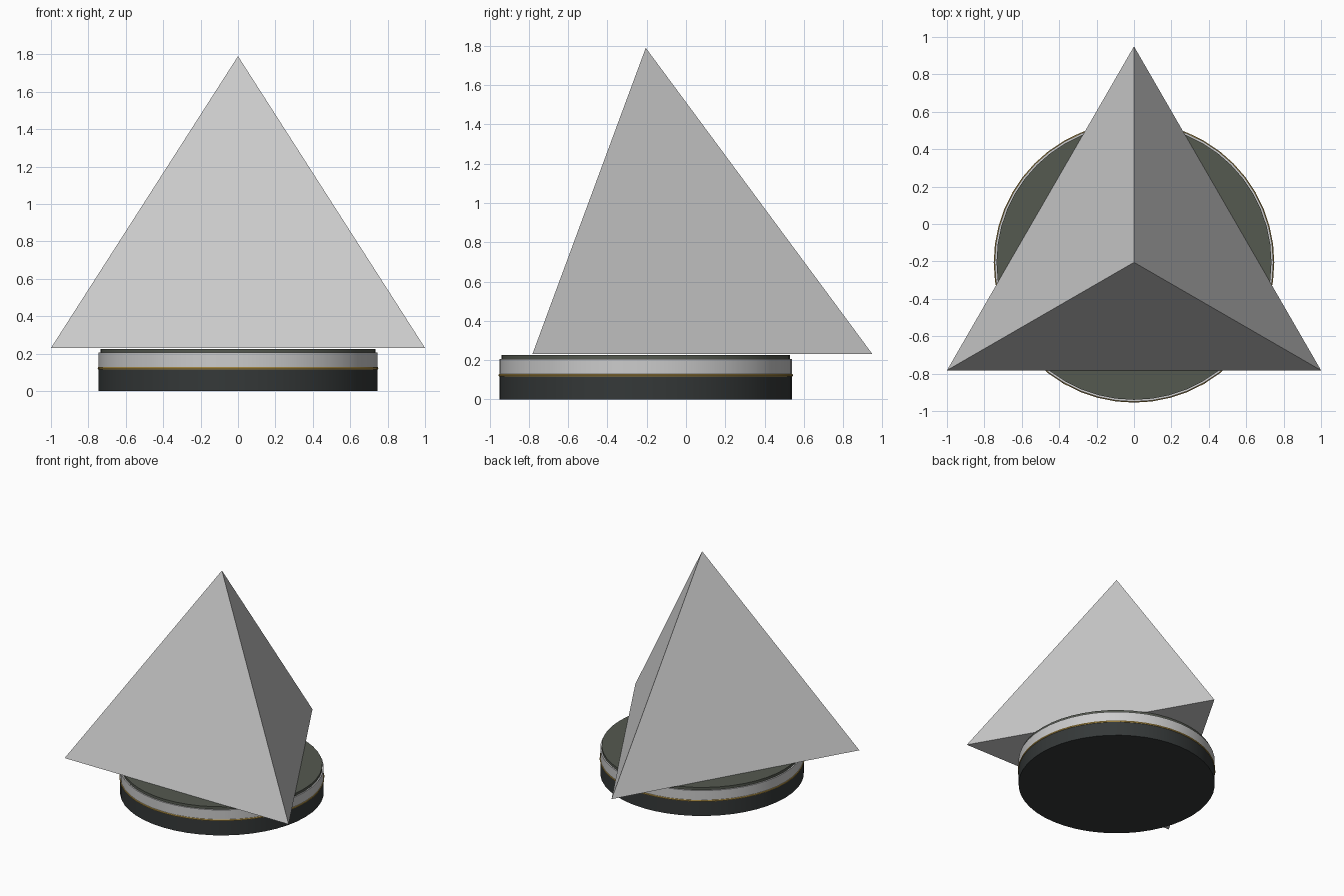
import bpy, bmesh, math

if "Cube" in bpy.data.objects:
    bpy.data.objects.remove(bpy.data.objects["Cube"])

CY = -0.205  # shared axis of base and pyramid


def material(name, rgb):
    m = bpy.data.materials.new(name)
    m.diffuse_color = (*rgb, 1)
    m.use_nodes = True
    m.node_tree.nodes["Principled BSDF"].inputs["Base Color"].default_value = m.diffuse_color
    return m


def smooth(ob):
    bpy.ops.object.shade_smooth_by_angle(angle=math.radians(30))
    return ob


def disc(name, radius, z0, z1, mat=None):
    bpy.ops.mesh.primitive_cylinder_add(vertices=48, radius=radius, depth=z1 - z0,
                                        location=(0, CY, (z0 + z1) / 2))
    ob = bpy.context.object
    ob.name = name
    if mat:
        ob.data.materials.append(mat)
    return smooth(ob)


black = material("black", (0.035, 0.04, 0.04))
silver = material("silver", (0.62, 0.65, 0.64))
gold = material("gold", (0.55, 0.36, 0.08))
slate = material("slate", (0.09, 0.1, 0.08))

# Stacked round base
disc("base_foot", 0.745, 0.0, 0.12, black)
disc("base_band", 0.745, 0.12, 0.205, silver)
disc("base_top", 0.735, 0.205, 0.226, slate)

# Thin gold trim ring
bpy.ops.mesh.primitive_torus_add(major_segments=48, minor_segments=8, major_radius=0.742,
                                 minor_radius=0.008, location=(0, CY, 0.122))
ring = bpy.context.object
ring.name = "gold_trim"
ring.data.materials.append(gold)
smooth(ring)

# Three-sided pyramid
bpy.ops.mesh.primitive_cone_add(vertices=3, radius1=2 / math.sqrt(3), radius2=0, depth=1.56,
                                location=(0, CY, 0.23 + 0.78))
bpy.context.object.name = "pyramid"
